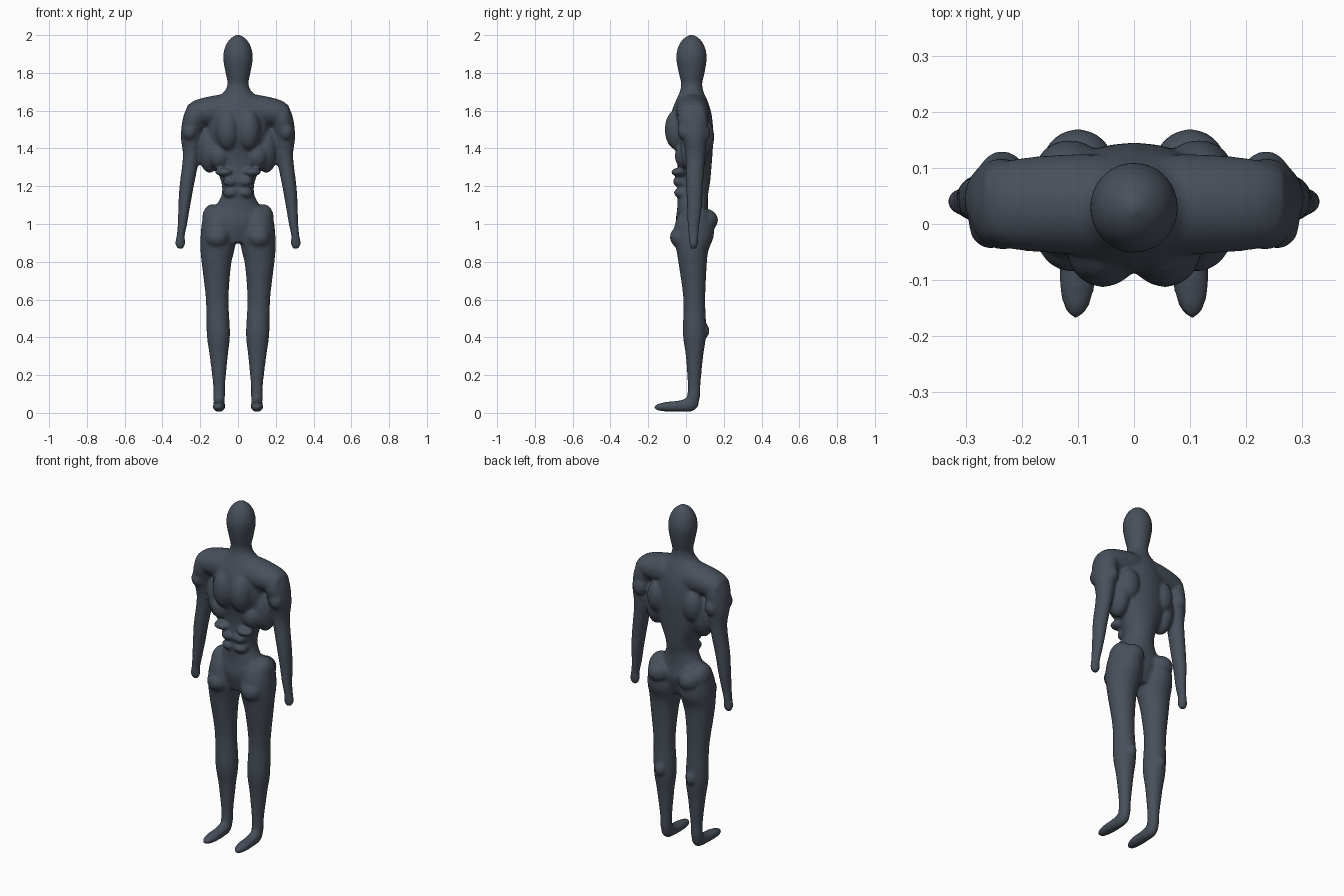
import bpy, bmesh, math
from mathutils import Matrix, Vector

bm = bmesh.new()
N = 24


def catmull(pts, steps=4):
    """Smoothly interpolate rows of ring parameters."""
    out = []
    for i in range(len(pts) - 1):
        p0, p1, p2, p3 = (pts[max(i - 1, 0)], pts[i], pts[i + 1], pts[min(i + 2, len(pts) - 1)])
        for s in range(steps):
            t = s / steps
            out.append([0.5 * (2 * b + (c - a) * t + (2 * a - 5 * b + 4 * c - d) * t * t
                               + (3 * b - a - 3 * c + d) * t ** 3)
                        for a, b, c, d in zip(p0, p1, p2, p3)])
    return out + [list(pts[-1])]


def loft(rings, axis='Z', sides=(1,)):
    """Closed tube of elliptical rings (x, y, z, r1, r2) lying square to the axis."""
    for m in sides:
        loops = []
        for x, y, z, a, b in catmull(rings):
            loop = []
            for k in range(N):
                c, s = a * math.cos(k * math.tau / N), b * math.sin(k * math.tau / N)
                off = {'Z': (c, s, 0), 'Y': (c, 0, s), 'X': (0, c, s)}[axis]
                p = Vector((x, y, z)) + Vector(off)
                loop.append(bm.verts.new((p.x * m, p.y, p.z)))
            loops.append(loop)
        faces = [bm.faces.new(loops[0]), bm.faces.new(loops[-1])]
        for l0, l1 in zip(loops, loops[1:]):
            for k in range(N):
                j = (k + 1) % N
                faces.append(bm.faces.new((l0[k], l0[j], l1[j], l1[k])))
        bmesh.ops.recalc_face_normals(bm, faces=faces)


def muscle(c, r, sides=(1, -1)):
    """Ellipsoid bulge, mirrored by default."""
    for m in sides:
        mat = Matrix.Translation((c[0] * m, c[1], c[2])) @ Matrix.Diagonal((*r, 1))
        bmesh.ops.create_uvsphere(bm, u_segments=20, v_segments=12, radius=1, matrix=mat)


LR = (1, -1)

# head and neck
loft([(0, .03, 1.60, .07, .07), (0, .03, 1.68, .075, .066), (0, .03, 1.74, .056, .056),
      (0, .03, 1.80, .066, .069), (0, .029, 1.88, .079, .081), (0, .029, 1.94, .068, .070),
      (0, .029, 1.98, .042, .044), (0, .029, 2.003, .008, .008)])

# torso
loft([(0, .03, .90, .09, .06), (0, .035, 1.0, .14, .09), (0, .035, 1.08, .125, .082),
      (0, .035, 1.15, .088, .082), (0, .04, 1.22, .088, .088), (0, .045, 1.30, .12, .09),
      (0, .043, 1.38, .15, .098), (0, .03, 1.48, .165, .115), (0, .028, 1.58, .16, .108),
      (0, .03, 1.65, .12, .085), (0, .03, 1.70, .075, .062)])

# shoulder yoke
loft([(-.27, .035, 1.585, .06, .04), (-.22, .035, 1.59, .08, .068), (-.1, .035, 1.60, .09, .085),
      (0, .03, 1.60, .09, .09), (.1, .035, 1.60, .09, .085), (.22, .035, 1.59, .08, .068),
      (.27, .035, 1.585, .06, .04)], 'X')

# arms and hands
loft([(.23, .035, 1.63, .035, .06), (.234, .035, 1.56, .058, .082), (.245, .045, 1.46, .058, .066),
      (.247, .05, 1.36, .045, .052), (.272, .045, 1.2, .038, .045), (.284, .045, 1.1, .032, .04),
      (.294, .04, 1.0, .025, .032), (.303, .04, .94, .022, .026), (.306, .04, .895, .027, .023),
      (.305, .04, .868, .014, .014)], 'Z', LR)

# legs
loft([(.09, .045, 1.09, .06, .06), (.103, .045, 1.03, .083, .095), (.104, .04, .94, .094, .108),
      (.109, .034, .86, .09, .085), (.114, .036, .78, .077, .074), (.110, .044, .6, .060, .058),
      (.104, .045, .42, .062, .062), (.102, .045, .3, .048, .046), (.1, .043, .15, .032, .034),
      (.1, .04, .08, .031, .034), (.1, .035, .03, .022, .024)], 'Z', LR)

# feet
loft([(.1, .065, .06, .018, .025), (.1, .035, .05, .029, .042), (.1, -.03, .036, .032, .031),
      (.101, -.10, .033, .033, .026), (.103, -.15, .03, .022, .018), (.104, -.168, .03, .006, .006)],
     'Y', LR)

# chest, ribs, lats and shoulder blades
muscle((.055, -.045, 1.50), (.065, .068, .11))
muscle((.15, .045, 1.40), (.062, .075, .13))
muscle((.115, .10, 1.46), (.06, .05, .09))
muscle((.10, .0, 1.36), (.06, .06, .07))
muscle((.235, .095, 1.48), (.04, .035, .05))
muscle((.255, .0, 1.49), (.04, .045, .05))

# stomach muscles
muscle((.075, -.04, 1.275), (.048, .04, .022))
muscle((.038, -.03, 1.225), (.042, .04, .03))
muscle((.038, -.025, 1.165), (.042, .04, .028))

# hips, seat, thighs and calves
muscle((.135, .05, 1.03), (.055, .075, .075))
muscle((.10, .105, 1.02), (.065, .065, .06))
muscle((.11, -.02, .93), (.065, .066, .06))
muscle((.10, .095, .435), (.03, .03, .04))

mesh = bpy.data.meshes.new("body")
bm.to_mesh(mesh)
bm.free()
body = bpy.data.objects.new("body", mesh)
bpy.context.collection.objects.link(body)

# dark slate skin
skin = bpy.data.materials.new("slate")
skin.diffuse_color = (.065, .08, .105, 1)
mesh.materials.append(skin)

# fuse the parts and blend the seams
remesh = body.modifiers.new("fuse", 'REMESH')
remesh.mode = 'VOXEL'
remesh.voxel_size = .008
remesh.use_smooth_shade = True
blend = body.modifiers.new("blend", 'SMOOTH')
blend.factor = .5
blend.iterations = 8
